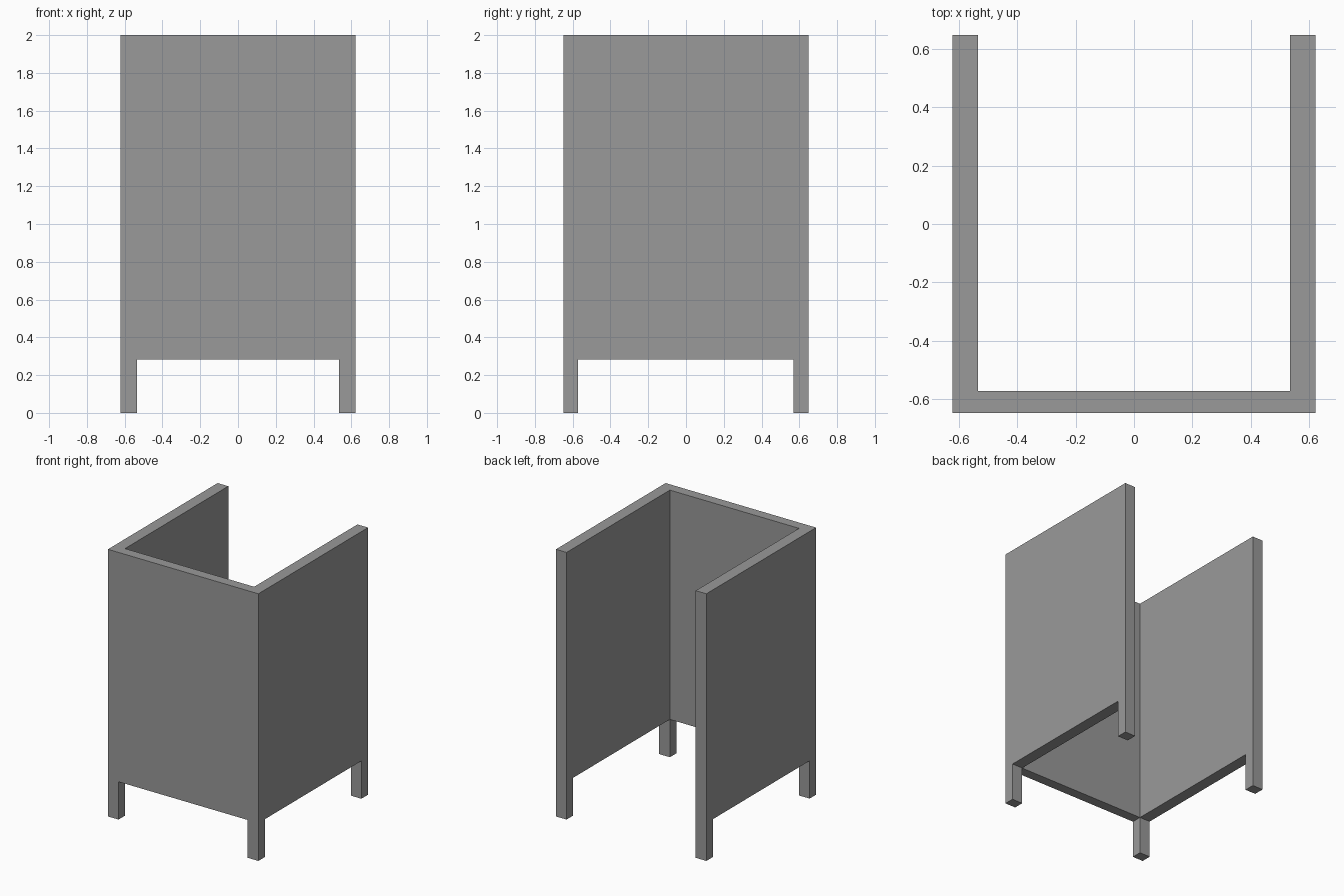
import bpy, bmesh

if "Cube" in bpy.data.objects:
    bpy.data.objects.remove(bpy.data.objects["Cube"])

X = [-0.623, -0.535, 0.535, 0.623]   # outer and inner faces of the side walls
Y = [-0.649, -0.573, 0.570, 0.649]   # outer and inner faces of front wall / legs
TOP, PANEL_BOTTOM = 2.0, 0.283


def extrude_down(bm, faces, depth):
    """Extrude faces straight down and return the new lower faces."""
    geom = bmesh.ops.extrude_face_region(bm, geom=faces)["geom"]
    verts = [g for g in geom if isinstance(g, bmesh.types.BMVert)]
    bmesh.ops.translate(bm, verts=verts, vec=(0, 0, -depth))
    return [g for g in geom if isinstance(g, bmesh.types.BMFace)]


bm = bmesh.new()
grid = [[bm.verts.new((x, y, TOP)) for y in Y] for x in X]

# U-shaped plan: two side walls and a front wall, open at the back
cells = [(i, j) for i in range(3) for j in range(3) if i != 1 or j == 0]
plan = [bm.faces.new((grid[i][j], grid[i + 1][j], grid[i + 1][j + 1], grid[i][j + 1]))
        for i, j in cells]
lower = extrude_down(bm, plan, TOP - PANEL_BOTTOM)

# Legs continue down from the four corner cells
corners = []
for f in lower:
    c = f.calc_center_median()
    if abs(c.x) > X[2] and abs(c.y) > Y[2]:
        corners.append(f)
extrude_down(bm, corners, PANEL_BOTTOM)

# Merge coplanar faces into clean flat panels
bmesh.ops.recalc_face_normals(bm, faces=bm.faces[:])
bmesh.ops.dissolve_limit(bm, angle_limit=0.01, verts=bm.verts[:], edges=bm.edges[:])

mesh = bpy.data.meshes.new("walls_with_legs")
bm.to_mesh(mesh)
bm.free()

# Dark grey finish
grey = bpy.data.materials.new("dark_grey")
grey.diffuse_color = (0.32, 0.32, 0.32, 1)
grey.use_nodes = True
grey.node_tree.nodes["Principled BSDF"].inputs["Base Color"].default_value = grey.diffuse_color
mesh.materials.append(grey)
bpy.context.collection.objects.link(bpy.data.objects.new("walls_with_legs", mesh))
